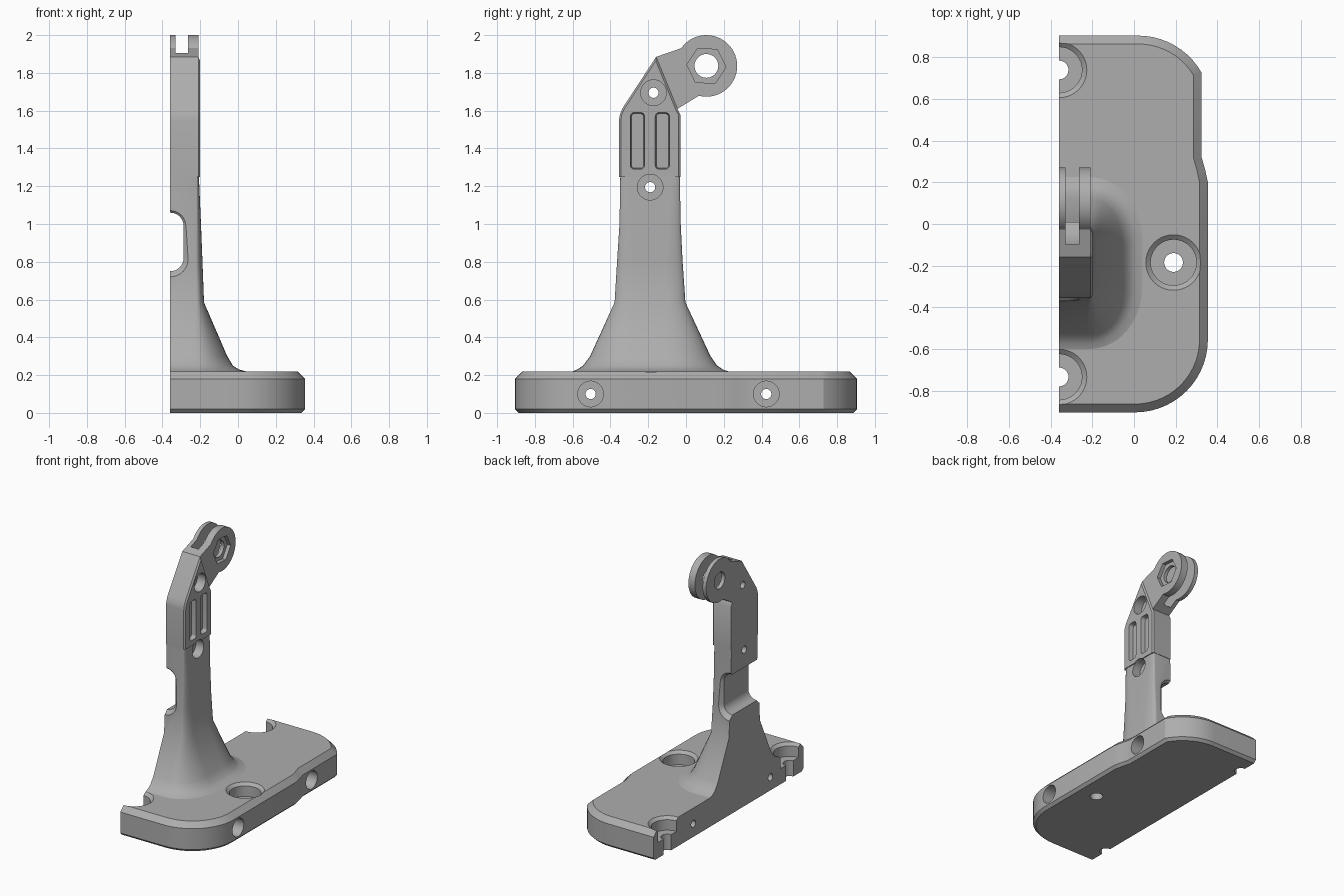
import bpy, bmesh, math

cube = bpy.data.objects.get("Cube")
if cube:
    bpy.data.objects.remove(cube, do_unlink=True)

GREY = (0.42, 0.42, 0.42, 1.0)
plastic = bpy.data.materials.new("grey_plastic")
plastic.use_nodes = True
plastic.diffuse_color = GREY
plastic.node_tree.nodes["Principled BSDF"].inputs["Base Color"].default_value = GREY

CUT = -0.36  # flat mating face of this half


def place(axis, a, b, t):
    return {"X": (t, a, b), "Y": (a, t, b), "Z": (a, b, t)}[axis]


def loft(name, axis, levels, bevel_at=None):
    """Skin closed rings given as (position along axis, [(a, b), ...])."""
    bm = bmesh.new()
    rings = [[bm.verts.new(place(axis, a, b, t)) for a, b in ring] for t, ring in levels]
    n = len(rings[0])
    for low, high in zip(rings, rings[1:]):
        for i in range(n):
            j = (i + 1) % n
            bm.faces.new((low[i], low[j], high[j], high[i]))
    bm.faces.new(rings[0][::-1])
    bm.faces.new(rings[-1])
    bmesh.ops.recalc_face_normals(bm, faces=bm.faces)
    if bevel_at:
        bmesh.ops.bevel(bm, geom=[e for e in bm.edges if bevel_at(e)], offset=0.01,
                        segments=1, affect="EDGES")
    mesh = bpy.data.meshes.new(name)
    bm.to_mesh(mesh)
    bm.free()
    mesh.materials.append(plastic)
    obj = bpy.data.objects.new(name, mesh)
    bpy.context.collection.objects.link(obj)
    return obj


def arc(ca, cb, ra, rb, start, end, steps):
    angles = [math.radians(start + (end - start) * i / steps) for i in range(steps + 1)]
    return [(ca + ra * math.cos(t), cb + rb * math.sin(t)) for t in angles]


def circle(ca, cb, r, sides=40, turn=0):
    return arc(ca, cb, r, r, turn, turn + 360, sides)[:-1]


def rounded(ca, cb, ha, hb, r):
    ring = []
    for k, (sa, sb) in enumerate([(1, 1), (-1, 1), (-1, -1), (1, -1)]):
        ring += arc(ca + sa * (ha - r), cb + sb * (hb - r), r, r, 90 * k, 90 * k + 90, 8)
    return ring


def bore(axis, ca, cb, steps):
    return loft("cutter", axis, [(t, circle(ca, cb, r)) for t, r in steps])


def screw_bore(y, z, seat):
    """Sideways screw hole with a wide head recess."""
    return bore("X", y, z, [(-0.6, 0.027), (seat, 0.027), (seat, 0.068), (0.6, 0.068)])


def finish(obj, cutters):
    bpy.ops.object.select_all(action="DESELECT")
    obj.select_set(True)
    bpy.context.view_layer.objects.active = obj
    for cutter in cutters:
        cutter.hide_render = True
        mod = obj.modifiers.new("cut", "BOOLEAN")
        mod.operation = "DIFFERENCE"
        mod.solver = "EXACT"
        mod.object = cutter
        bpy.ops.object.modifier_apply(modifier=mod.name)
        bpy.data.objects.remove(cutter, do_unlink=True)
    bpy.ops.object.shade_smooth_by_angle(angle=math.radians(28))


# Base plate with chamfered rims
def plate_outline(d):
    r = 0.35 - d
    start = math.degrees(math.acos((0.305 - d) / r))
    return ([(CUT, -0.905 + d)] + arc(0.005, -0.555, r, r, -90, 0, 14)
            + [(0.355 - d, 0.2), (0.342 - d, 0.26), (0.325 - d, 0.32)]
            + arc(0.02, 0.555, r, r, start, 90, 10) + [(CUT, 0.905 - d)])


base = loft("base_plate", "Z", [(z, plate_outline(d)) for z, d in
                                [(0, 0.02), (0.02, 0), (0.18, 0), (0.22, 0.04)]])
seat = [(-0.1, 0.045), (0.12, 0.045), (0.12, 0.11), (0.2, 0.11), (0.26, 0.18)]
cuts = [bore("Z", x, y, seat) for x, y in [(CUT, 0.74), (0.19, -0.185), (CUT, -0.735)]]
cuts += [screw_bore(y, 0.1, 0.1) for y in (-0.505, 0.425)]
finish(base, cuts)


# Flared foot running up into the column
def column_ring(x, y0, y1, ca, cb):
    return ([(CUT, y0)] + arc(x - ca, y0 + cb, ca, cb, -90, 0, 10)
            + arc(x - ca, y1 - cb, ca, cb, 0, 90, 10) + [(CUT, y1)])


sections = [
    (0.22, 0.04, -0.60, 0.225, 0.25, 0.3),
    (0.23, 0.005, -0.575, 0.195, 0.23, 0.28),
    (0.25, -0.027, -0.545, 0.165, 0.2, 0.26),
    (0.30, -0.057, -0.508, 0.13, 0.17, 0.23),
    (0.585, -0.18, -0.378, -0.003, 0.04, 0.1),
    (0.80, -0.188, -0.365, -0.018, 0.035, 0.09),
    (1.0, -0.196, -0.352, -0.028, 0.025, 0.07),
    (1.25, -0.207, -0.348, -0.033, 0.012, 0.04),
]
column = loft("column", "Z", [(s[0], column_ring(*s[1:])) for s in sections])
# Cable window through the column, with flared mouths
window = loft("cutter", "Y", [
    (y, rounded(CUT, 0.905, 0.072 + g, 0.155 + g, 0.07 + g)) for y, g in
    [(-0.42, 0.08), (-0.34, 0), (-0.045, 0), (0.035, 0.08)]])
finish(column, [window, screw_bore(-0.19, 1.195, -0.27)])

# Upper block with two recessed slots
profile = [(-0.355, 1.25), (-0.03, 1.25), (-0.03, 1.58), (-0.045, 1.61),
           (-0.158, 1.885), (-0.335, 1.615), (-0.35, 1.58), (-0.355, 1.55)]
block = loft("upper_block", "X", [(CUT, profile), (-0.2, profile)],
             lambda e: all(v.co.x > -0.21 for v in e.verts)
             and any(v.co.z > 1.3 for v in e.verts))
slots = [loft("cutter", "X", [(x, rounded(y, 1.44, 0.032 + g, 0.144 + g, 0.016 + g))
                              for x, g in [(-0.235, 0), (-0.2, 0.006), (-0.15, 0.01)]])
         for y in (-0.257, -0.125)]
finish(block, slots + [screw_bore(-0.19, 1.195, -0.27), screw_bore(-0.172, 1.695, -0.27)])

# Forked hinge arm with pivot hole and nut pocket
PY, PZ = 0.108, 1.837
arm_ring = ([(-0.158, 1.885), (-0.045, 1.61)]
            + arc(PY, PZ, 0.163, 0.163, -104, 145, 36))
arm = loft("hinge_arm", "X", [(CUT, arm_ring), (-0.21, arm_ring)])
gap = bore("X", PY, PZ, [(-0.33, 0.218), (-0.265, 0.218)])
pivot = bore("X", PY, PZ, [(-0.5, 0.063), (0, 0.063)])
nut = loft("cutter", "X", [(x, circle(PY, PZ, 0.104, 6, -4)) for x in (-0.238, 0)])
finish(arm, [gap, pivot, nut])
